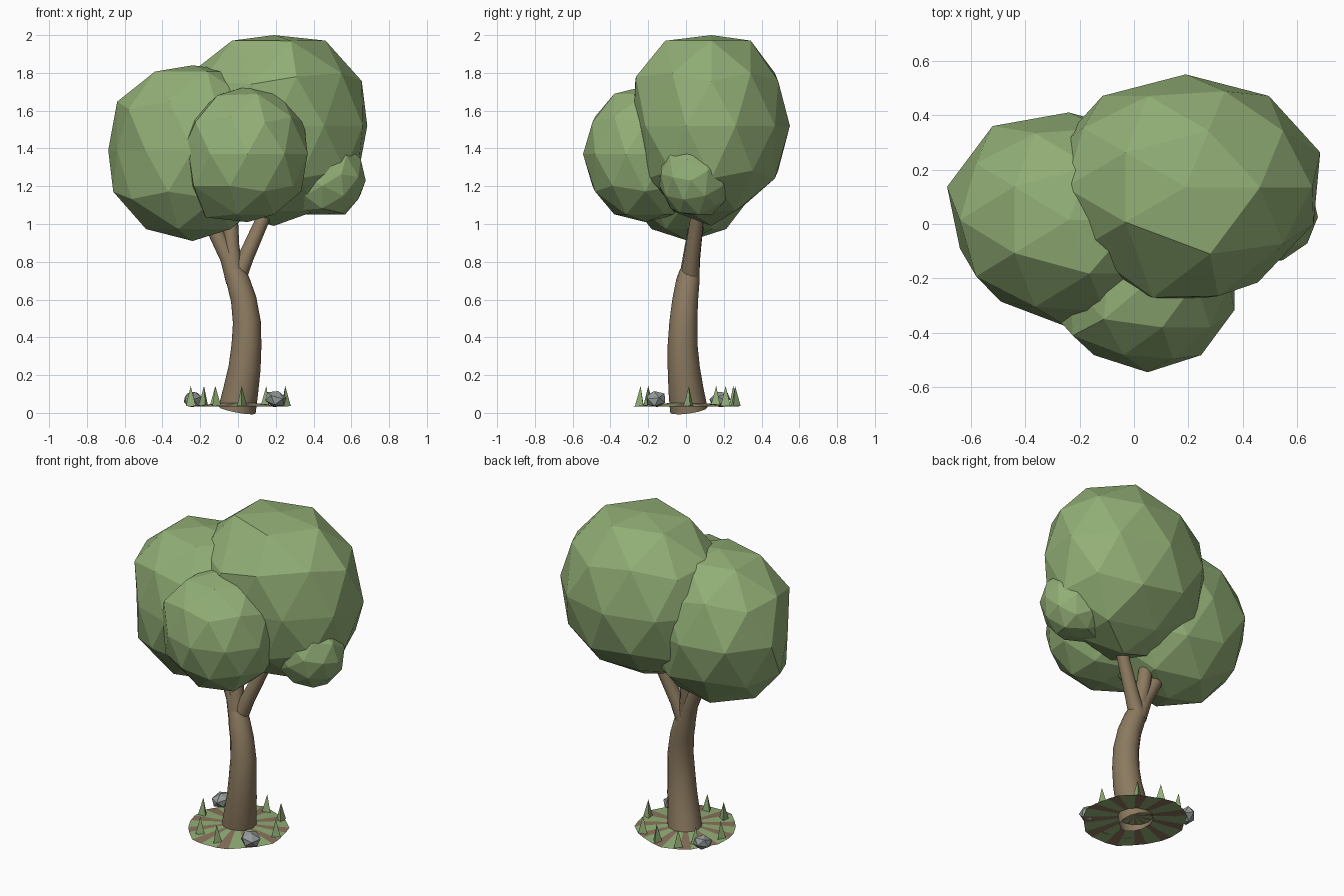
import bpy, bmesh, math, random
from mathutils import Vector, Matrix, Euler

if "Cube" in bpy.data.objects:
    bpy.data.objects.remove(bpy.data.objects["Cube"])

random.seed(4)


def material(name, rgb):
    m = bpy.data.materials.new(name)
    m.diffuse_color = (*rgb, 1)
    m.use_nodes = True
    m.node_tree.nodes["Principled BSDF"].inputs["Base Color"].default_value = m.diffuse_color
    return m


LEAF = material("leaf green", (0.29, 0.43, 0.182))
BARK = material("bark brown", (0.26, 0.193, 0.115))
GRASS = material("grass green", (0.29, 0.43, 0.182))
SOIL = material("soil brown", (0.26, 0.17, 0.11))
STONE = material("stone grey", (0.30, 0.33, 0.315))


def finish(bm, name, *mats, smooth=False):
    bmesh.ops.recalc_face_normals(bm, faces=bm.faces[:])
    for f in bm.faces:
        f.smooth = smooth
    me = bpy.data.meshes.new(name)
    bm.to_mesh(me)
    bm.free()
    for m in mats:
        me.materials.append(m)
    ob = bpy.data.objects.new(name, me)
    bpy.context.collection.objects.link(ob)
    return ob


def ball(name, centre, radii, mat, sub=2, rot=(0, 0, 0), low=0.0, top=9.0, pulls=()):
    """Faceted ball clamped in height; 'pulls' drag the nearest corner to a point."""
    bm = bmesh.new()
    bmesh.ops.create_icosphere(bm, subdivisions=sub, radius=1)
    M = Matrix.LocRotScale(Vector(centre), Euler(rot), Vector(radii))
    bmesh.ops.transform(bm, matrix=M, verts=bm.verts[:])
    for v in bm.verts:
        v.co.z = max(low, min(v.co.z, top))
    for p in map(Vector, pulls):
        min(bm.verts, key=lambda v: (v.co - p).length).co = p
    return finish(bm, name, mat)


def tube(name, path, mat, sides=12):
    """Tapered open tube through (x, y, z, radius) points."""
    bm = bmesh.new()
    pts = [Vector(p[:3]) for p in path]
    rings = []
    for i, p in enumerate(pts):
        t = (pts[min(i + 1, len(pts) - 1)] - pts[max(i - 1, 0)]).normalized()
        u = Vector((0, 1, 0)).cross(t).normalized()
        w = t.cross(u)
        rings.append([bm.verts.new(p + path[i][3] * (u * math.cos(a) + w * math.sin(a)))
                      for a in (2 * math.pi * k / sides for k in range(sides))])
    for a, b in zip(rings, rings[1:]):
        for k in range(sides):
            j = (k + 1) % sides
            bm.faces.new((a[k], a[j], b[j], b[k]))
    return finish(bm, name, mat, smooth=True)


# Leaf canopy
ball("canopy_large", (0.19, 0.135, 1.52), (0.52, 0.415, 0.53), LEAF, top=2.0,
     pulls=[(0.66, 0.0, 1.52), (0.455, -0.215, 1.52), (0.31, -0.265, 1.78),
            (0.07, -0.27, 1.74), (0.28, -0.11, 1.97), (0.1, 0.31, 1.1)])
ball("canopy_left", (-0.24, 0.015, 1.39), (0.47, 0.395, 0.49), LEAF, low=0.91, top=1.84,
     pulls=[(-0.64, -0.09, 1.39), (-0.52, 0.36, 1.39), (-0.49, -0.285, 1.39)])
ball("canopy_front", (0.05, -0.215, 1.37), (0.335, 0.33, 0.375), LEAF, low=1.01, top=1.73,
     pulls=[(-0.27, -0.36, 1.44), (-0.225, -0.41, 1.54), (-0.11, -0.35, 1.68),
            (-0.235, -0.38, 1.2), (-0.17, -0.24, 1.035)])
ball("canopy_small", (0.465, 0.045, 1.235), (0.21, 0.19, 0.22), LEAF, rot=(0.2, 0.5, 0), low=1.05)

# Curved trunk and three branches
tube("trunk", [(-0.005, 0.015, 0.015, 0.1), (0.015, 0.0, 0.12, 0.093), (0.035, -0.012, 0.24, 0.085),
               (0.045, -0.018, 0.36, 0.079), (0.047, -0.014, 0.48, 0.074), (0.03, -0.004, 0.6, 0.068),
               (0.0, 0.01, 0.7, 0.062), (-0.017, 0.018, 0.75, 0.052)], BARK)
tube("branch_left", [(-0.01, 0.015, 0.7, 0.055), (-0.05, 0.03, 0.82, 0.045),
                     (-0.13, 0.05, 0.98, 0.04), (-0.18, 0.06, 1.08, 0.035)], BARK)
tube("branch_middle", [(-0.015, 0.015, 0.72, 0.05), (-0.035, 0.035, 0.88, 0.042),
                       (-0.04, 0.06, 1.02, 0.04), (-0.04, 0.07, 1.12, 0.035)], BARK)
tube("branch_right", [(-0.01, 0.02, 0.7, 0.05), (0.04, 0.03, 0.82, 0.042),
                      (0.12, 0.055, 1.0, 0.037), (0.19, 0.08, 1.16, 0.034)], BARK)

# Ground patch: alternating grass and soil wedges
bm = bmesh.new()
hub = bm.verts.new((0, 0, 0.06))
rim = []
for k in range(22):
    a = 2 * math.pi / 11 * (k // 2 + 0.58 * (k % 2))
    r = 0.3 + random.uniform(-0.022, 0.012)
    rim.append(bm.verts.new((r * math.cos(a), r * math.sin(a), 0.033)))
for k in range(22):
    f = bm.faces.new((hub, rim[k], rim[(k + 1) % 22]))
    f.material_index = k % 2
finish(bm, "ground_patch", GRASS, SOIL)

# Grass blades
for i, (x, y) in enumerate([(-0.25, 0.015), (-0.18, 0.16), (-0.12, -0.2), (-0.12, 0.25),
                            (0.02, -0.24), (0.02, 0.26), (0.15, 0.21), (0.25, 0.015)]):
    bm = bmesh.new()
    bmesh.ops.create_cone(bm, cap_ends=True, segments=3, radius1=0.03, radius2=0, depth=0.105,
                          matrix=Matrix.Translation((x, y, 0.09)) @ Matrix.Rotation(i * 1.3, 4, 'Z'))
    finish(bm, f"grass_blade_{i + 1}", GRASS)

# Stones
ball("stone_front", (0.2, -0.16, 0.073), (0.062, 0.058, 0.045), STONE, sub=1, rot=(0.3, 0.2, 0.4))
ball("stone_back", (-0.24, 0.18, 0.071), (0.062, 0.05, 0.044), STONE, sub=1, rot=(0.2, -0.3, 1.1))
